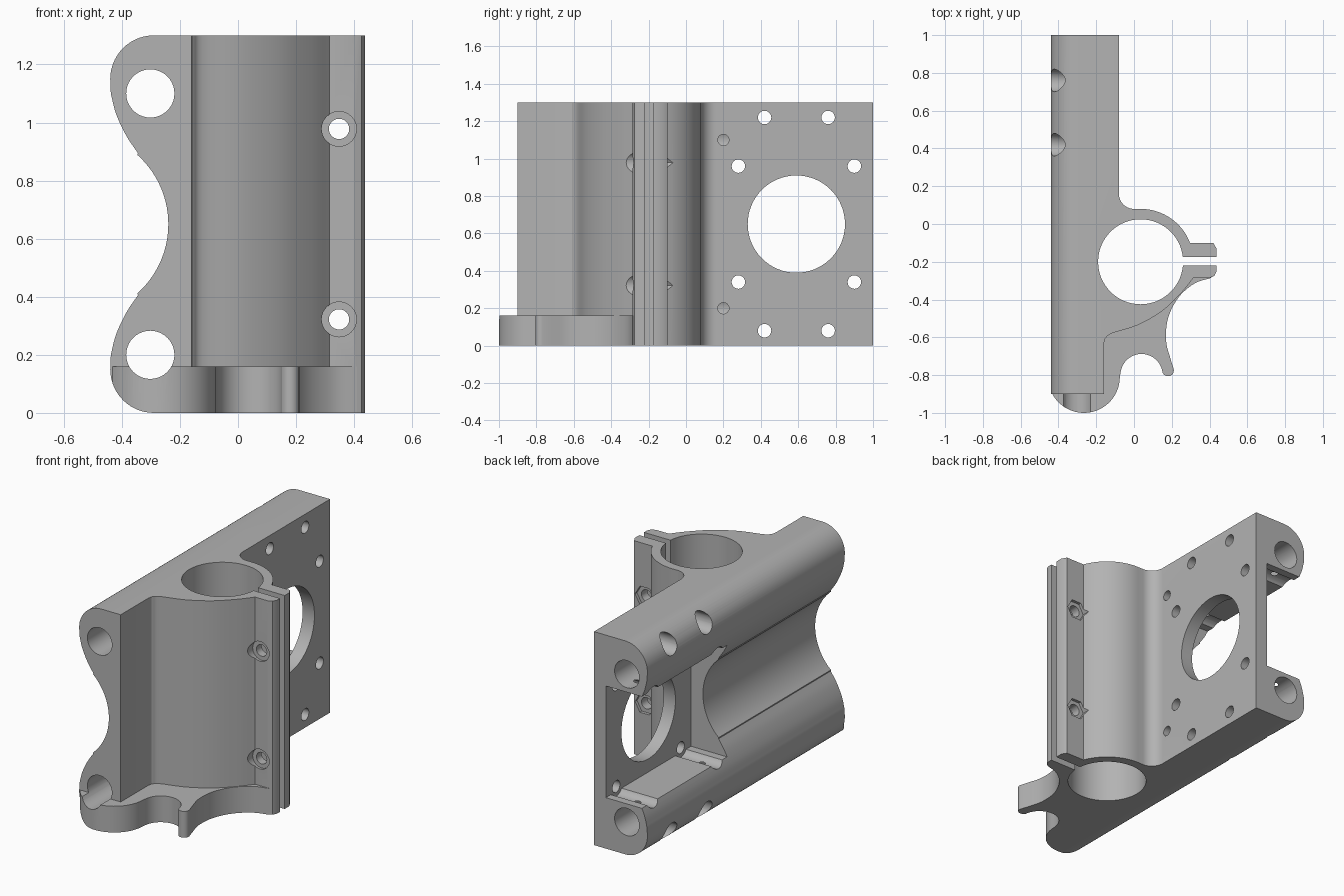
import bpy, bmesh
from math import sin, cos, pi, radians
from mathutils import Vector

cube = bpy.data.objects.get("Cube")
if cube:
    bpy.data.objects.remove(cube, do_unlink=True)

grey = bpy.data.materials.new("plain grey")
grey.use_nodes = True
COLOUR = (0.45, 0.45, 0.45, 1)
grey.diffuse_color = COLOUR
grey.node_tree.nodes["Principled BSDF"].inputs["Base Color"].default_value = COLOUR


def arc(cx, cy, r, start, end, n=16):
    angles = [radians(start + (end - start) * i / n) for i in range(n + 1)]
    return [(cx + r * cos(a), cy + r * sin(a)) for a in angles]


def curve_through(pts, n=5):
    """Smooth curve through a few points."""
    p = [Vector(q) for q in pts]
    p = [2 * p[0] - p[1]] + p + [2 * p[-1] - p[-2]]
    out = []
    for a, b, c, d in zip(p, p[1:], p[2:], p[3:]):
        for i in range(n):
            t = i / n
            out.append(0.5 * (2 * b + (c - a) * t + (2 * a - 5 * b + 4 * c - d) * t * t
                              + (3 * b - a - 3 * c + d) * t ** 3))
    return [tuple(v) for v in out] + [tuple(pts[-1])]


def prism(name, outline, lo, hi, axis):
    """Extrude a flat outline along x (outline y,z), y (x,z) or z (x,y)."""
    place = {"x": lambda a, b, c: (c, a, b), "y": lambda a, b, c: (a, c, b),
             "z": lambda a, b, c: (a, b, c)}[axis]
    bm = bmesh.new()
    low = [bm.verts.new(place(a, b, lo)) for a, b in outline]
    high = [bm.verts.new(place(a, b, hi)) for a, b in outline]
    bm.faces.new(low)
    bm.faces.new(high)
    for i in range(len(low)):
        j = (i + 1) % len(low)
        bm.faces.new((low[i], low[j], high[j], high[i]))
    bmesh.ops.recalc_face_normals(bm, faces=bm.faces)
    mesh = bpy.data.meshes.new(name)
    bm.to_mesh(mesh)
    bm.free()
    mesh.materials.append(grey)
    ob = bpy.data.objects.new(name, mesh)
    bpy.context.scene.collection.objects.link(ob)
    return ob


def rod(name, a, b, r, lo, hi, axis, sides=40):
    return prism(name, arc(a, b, r, 0, 360, sides)[:-1], lo, hi, axis)


def box(name, a0, a1, b0, b1, lo, hi, axis):
    return prism(name, [(a0, b0), (a1, b0), (a1, b1), (a0, b1)], lo, hi, axis)


def combine(target, tool, operation):
    mod = target.modifiers.new(operation, "BOOLEAN")
    mod.operation, mod.solver, mod.object = operation, "EXACT", tool
    bpy.context.view_layer.objects.active = target
    bpy.ops.object.modifier_apply(modifier=mod.name)
    bpy.data.objects.remove(tool, do_unlink=True)


TOP, MID = 1.3, 0.65
BX, BY = 0.035, -0.2          # clamp bore centre

# Main body plan: plate, clamp tube and two ears
plan = [(-0.6, -0.9), (-0.16, -0.9), (-0.16, -0.64)]
plan += curve_through([(-0.155, -0.61), (-0.12, -0.58), (0.02, -0.535), (0.15, -0.46),
                       (0.25, -0.365), (0.315, -0.285)])
plan += [(0.4, -0.285), (0.425, -0.275), (0.437, -0.25), (0.437, -0.13), (0.42, -0.1)]
plan += arc(BX, BY, 0.28, 21, 90, 20)
plan += arc(0, 0.16, 0.08, 270, 180, 10)
plan += [(-0.08, 1), (-0.6, 1)]
body = prism("clamp_bracket", plan, -0.12, 1.4, "z")

# Base flange plan with its round hook
foot = [(-0.43, -0.7), (-0.43, -0.88)]
foot += arc(-0.265, -0.81, 0.19, 208, 360, 24)
foot += arc(0.04, -0.8, 0.112, 175, 5, 20)
foot += arc(0.18, -0.775, 0.031, 205, 375, 10)
foot += curve_through([(0.195, -0.72), (0.17, -0.62), (0.18, -0.5), (0.235, -0.39),
                       (0.32, -0.315), (0.41, -0.285)])
foot += [(0.37, -0.25), (-0.3, -0.25)]
combine(body, prism("flange", foot, -0.1, 0.16, "z"), "UNION")

# Side profile: two rounded rails with a hollow between them
half = arc(-0.29, 1.15, 0.15, 90, 180, 14)
half += curve_through([(-0.438, 1.1), (-0.42, 1.03), (-0.385, 0.955), (-0.345, 0.895)])
half += arc(-0.56, MID, 0.32, 48, 0, 14)
side = half + [(x, TOP - z) for x, z in reversed(half[:-1])] + [(0.8, 0), (0.8, TOP)]
combine(body, prism("rail_profile", side, -1.2, 1.2, "y"), "INTERSECT")

# Clamp bore and slot
cuts = [rod("bore", BX, BY, 0.225, -0.2, 1.5, "z", 64),
        box("slot", 0.2, 0.6, -0.22, -0.175, -0.2, 1.5, "z")]

# Motor pocket and round opening
MY = 0.59
cuts += [box("pocket", 0.18, 1.2, MID - 0.34, MID + 0.34, -0.7, -0.16, "x"),
         rod("motor_opening", MY, MID, 0.26, -0.6, 0.1, "x", 64)]

for s in (-1, 1):
    # Rail rod holes, and blind pin holes beside the clamp
    cuts.append(rod("rod_hole", -0.302, MID + s * 0.45, 0.083, -1.3, 1.3, "y"))
    cuts.append(rod("pin_hole", 0.2, MID + s * 0.45, 0.03, -0.3, 0.05, "x", 24))
    # Ear screw hole, head recess and nut trap
    z = MID + s * 0.328
    cuts += [rod("ear_hole", 0.348, z, 0.035, -0.6, 0.1, "y", 24),
             rod("ear_recess", 0.348, z, 0.06, -0.45, -0.27, "y", 32),
             rod("nut_trap", 0.348, z, 0.065, -0.118, 0.06, "y", 6)]
    for t in (-1, 1):
        # Motor screws and rail screws with head recesses
        for dy, dz, depth in ((0.31, 0.31, -0.16), (0.17, 0.57, -0.24)):
            y, z2 = MY + t * dy, MID + s * dz
            cuts += [rod("screw_hole", y, z2, 0.036, -0.6, 0.1, "x", 24),
                     rod("screw_recess", y, z2, 0.06, -0.6, depth, "x", 32)]

for tool in cuts:
    combine(body, tool, "DIFFERENCE")

# Smooth shading with sharp edges kept
bpy.ops.object.select_all(action="DESELECT")
body.select_set(True)
bpy.context.view_layer.objects.active = body
bpy.ops.object.shade_smooth_by_angle(angle=radians(30))
